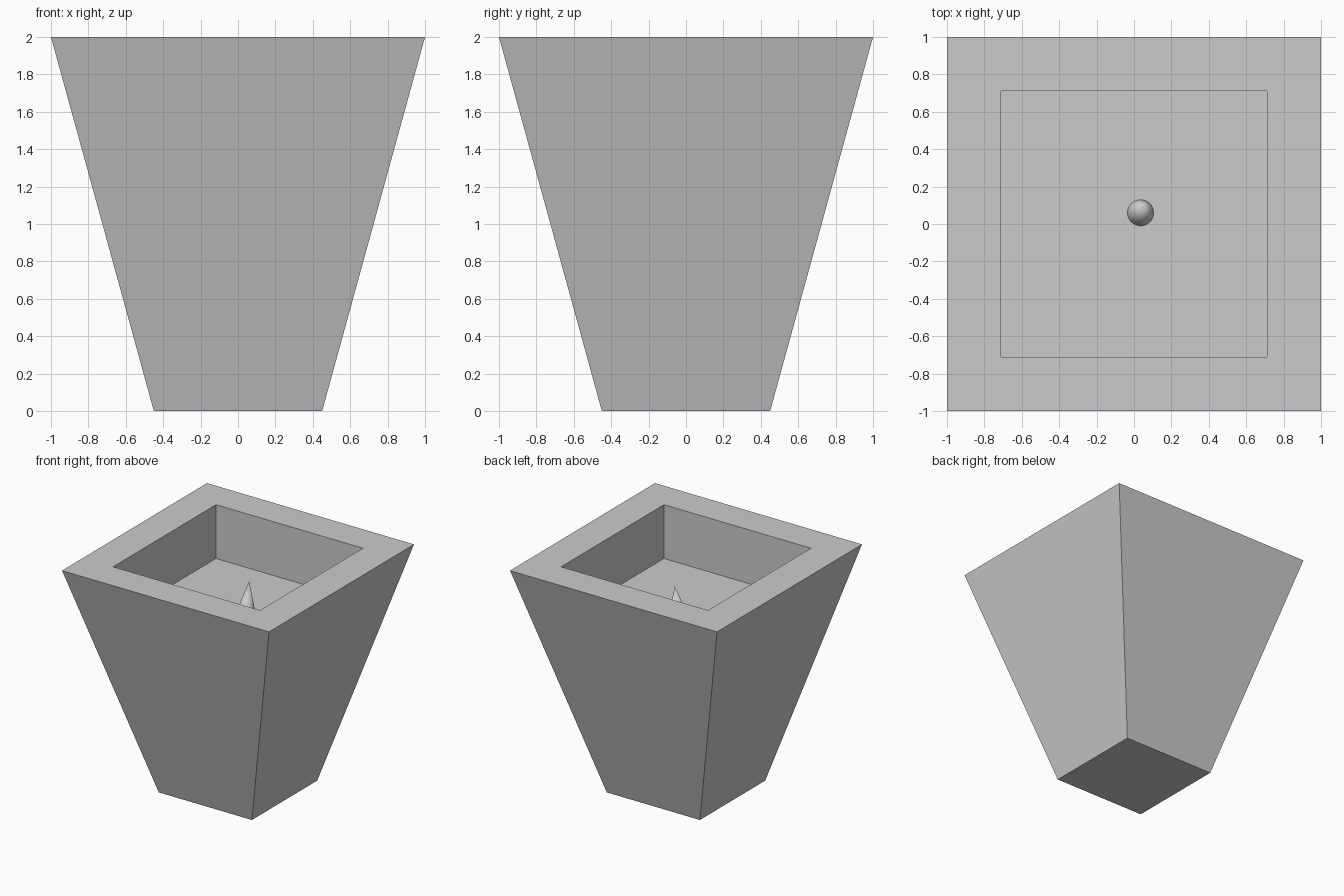
import bpy
import bmesh
from mathutils import Vector

default_cube = bpy.data.objects.get("Cube")
if default_cube:
    bpy.data.objects.remove(default_cube, do_unlink=True)

# Single neutral material
grey = bpy.data.materials.new("light_grey")
grey.use_nodes = True
colour = (0.6, 0.6, 0.6, 1)
grey.diffuse_color = colour
grey.node_tree.nodes["Principled BSDF"].inputs["Base Color"].default_value = colour

FLOOR_Z = 1.53


def add_object(name, bm):
    bmesh.ops.recalc_face_normals(bm, faces=bm.faces)
    mesh = bpy.data.meshes.new(name)
    bm.to_mesh(mesh)
    bm.free()
    mesh.materials.append(grey)
    obj = bpy.data.objects.new(name, mesh)
    bpy.context.collection.objects.link(obj)
    return obj


def square_ring(bm, half, z):
    corners = [(-1, -1), (1, -1), (1, 1), (-1, 1)]
    return [bm.verts.new((half * x, half * y, z)) for x, y in corners]


# Tapered planter: outer foot, outer rim, inner rim, recessed floor
bm = bmesh.new()
levels = [(0.45, 0), (1, 2), (0.71, 2), (0.71, FLOOR_Z)]
rings = [square_ring(bm, half, z) for half, z in levels]
for lower, upper in zip(rings, rings[1:]):
    for i in range(4):
        j = (i + 1) % 4
        bm.faces.new((lower[i], lower[j], upper[j], upper[i]))
bm.faces.new(rings[0])
bm.faces.new(rings[-1])
add_object("planter", bm)

# Small leaning spike standing on the recessed floor
bm = bmesh.new()
height = 0.24
bmesh.ops.create_cone(bm, cap_ends=True, segments=32, radius1=0.07, radius2=0, depth=height)
bmesh.ops.remove_doubles(bm, verts=bm.verts, dist=0.0001)
lean = Vector((0.01, 0.03, 0))
for v in bm.verts:
    v.co += lean * (v.co.z / height + 0.5)
spike = add_object("spike", bm)
spike.location = (0.035, 0.06, FLOOR_Z + height / 2)
for face in spike.data.polygons:
    face.use_smooth = len(face.vertices) == 3
